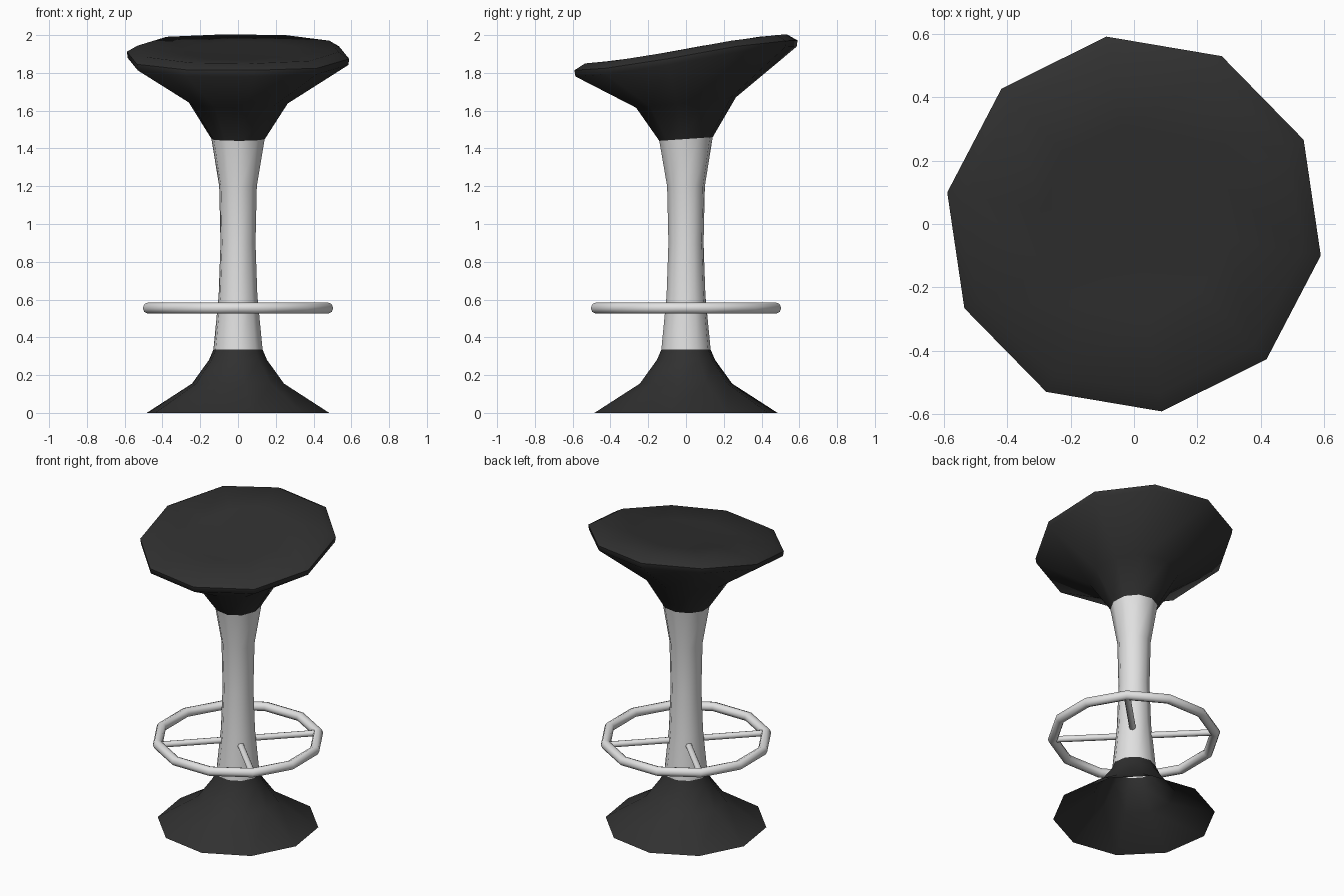
import bpy, bmesh, math
from mathutils import Vector

if "Cube" in bpy.data.objects:
    bpy.data.objects.remove(bpy.data.objects["Cube"])

SIDES, START = 10, math.radians(-9.6)


def material(name, c):
    m = bpy.data.materials.new(name)
    m.diffuse_color = (c, c, c, 1)
    m.use_nodes = True
    m.node_tree.nodes["Principled BSDF"].inputs["Base Color"].default_value = m.diffuse_color
    return m


black = material("black plastic", 0.03)
metal = material("light metal", 0.75)


def finish(name, bm, mat, angle):
    bmesh.ops.recalc_face_normals(bm, faces=bm.faces)
    me = bpy.data.meshes.new(name)
    bm.to_mesh(me)
    bm.free()
    me.materials.append(mat)
    ob = bpy.data.objects.new(name, me)
    bpy.context.collection.objects.link(ob)
    bpy.context.view_layer.objects.active = ob
    bpy.ops.object.select_all(action='DESELECT')
    ob.select_set(True)
    bpy.ops.object.shade_smooth_by_angle(angle=math.radians(angle))
    return ob


def lathe(name, profile, mat, angle=50, tip=None):
    """Ten-sided shell; each profile point is radius, height, tilt."""
    bm = bmesh.new()
    rings = []
    for r, z, k in profile:
        ring = []
        for i in range(SIDES):
            a = START + i * math.tau / SIDES
            x, y = r * math.cos(a), r * math.sin(a)
            ring.append(bm.verts.new((x, y, z + k * (y - 0.85 * y ** 3))))
        rings.append(ring)
    for lo, hi in zip(rings, rings[1:]):
        for i in range(SIDES):
            j = (i + 1) % SIDES
            bm.faces.new((lo[i], lo[j], hi[j], hi[i]))
    if tip is not None:
        top = bm.verts.new((0, 0, tip))
        for i in range(SIDES):
            bm.faces.new((rings[-1][i], rings[-1][(i + 1) % SIDES], top))
    return finish(name, bm, mat, angle)


# Flared base, open underneath
lathe("base", [(0.49, 0, 0), (0.247, 0.155, 0), (0.156, 0.28, 0), (0.132, 0.335, 0)], black)

# Waisted column
lathe("column", [(0.132, 0.335, 0), (0.104, 0.62, 0), (0.094, 0.9, 0),
                 (0.101, 1.2, 0), (0.143, 1.45, 0.07)], metal)

# Tilted, flared seat with a softened rim and slightly dished top
lathe("seat", [(0.143, 1.45, 0.07), (0.267, 1.643, 0.11), (0.592, 1.86, 0.19),
               (0.597, 1.893, 0.19), (0.54, 1.927, 0.19), (0.3, 1.918, 0.18)],
      black, 60, tip=1.915)

# Twelve-sided foot ring
bm = bmesh.new()
N, M, R, T, Z = 12, 8, 0.492, 0.03, 0.555
ring = [[bm.verts.new(((R + T * math.cos(b)) * math.cos(a),
                       (R + T * math.cos(b)) * math.sin(a), Z + T * math.sin(b)))
         for b in (j * math.tau / M for j in range(M))]
        for a in (math.radians(15) + i * math.tau / N for i in range(N))]
for i in range(N):
    for j in range(M):
        p, q, k = ring[i], ring[(i + 1) % N], (j + 1) % M
        bm.faces.new((p[j], q[j], q[k], p[k]))
finish("foot_ring", bm, metal, 50)

# Four diagonal spokes
for n in range(4):
    d = Vector((math.cos(math.radians(45 + 90 * n)), math.sin(math.radians(45 + 90 * n)), 0))
    bm = bmesh.new()
    bmesh.ops.create_cone(bm, segments=8, radius1=0.02, radius2=0.02, depth=0.4, cap_ends=False)
    rot = Vector((0, 0, 1)).rotation_difference(d).to_matrix()
    for v in bm.verts:
        v.co = rot @ v.co + d * 0.285 + Vector((0, 0, Z))
    finish("spoke_%d" % (n + 1), bm, metal, 50)
